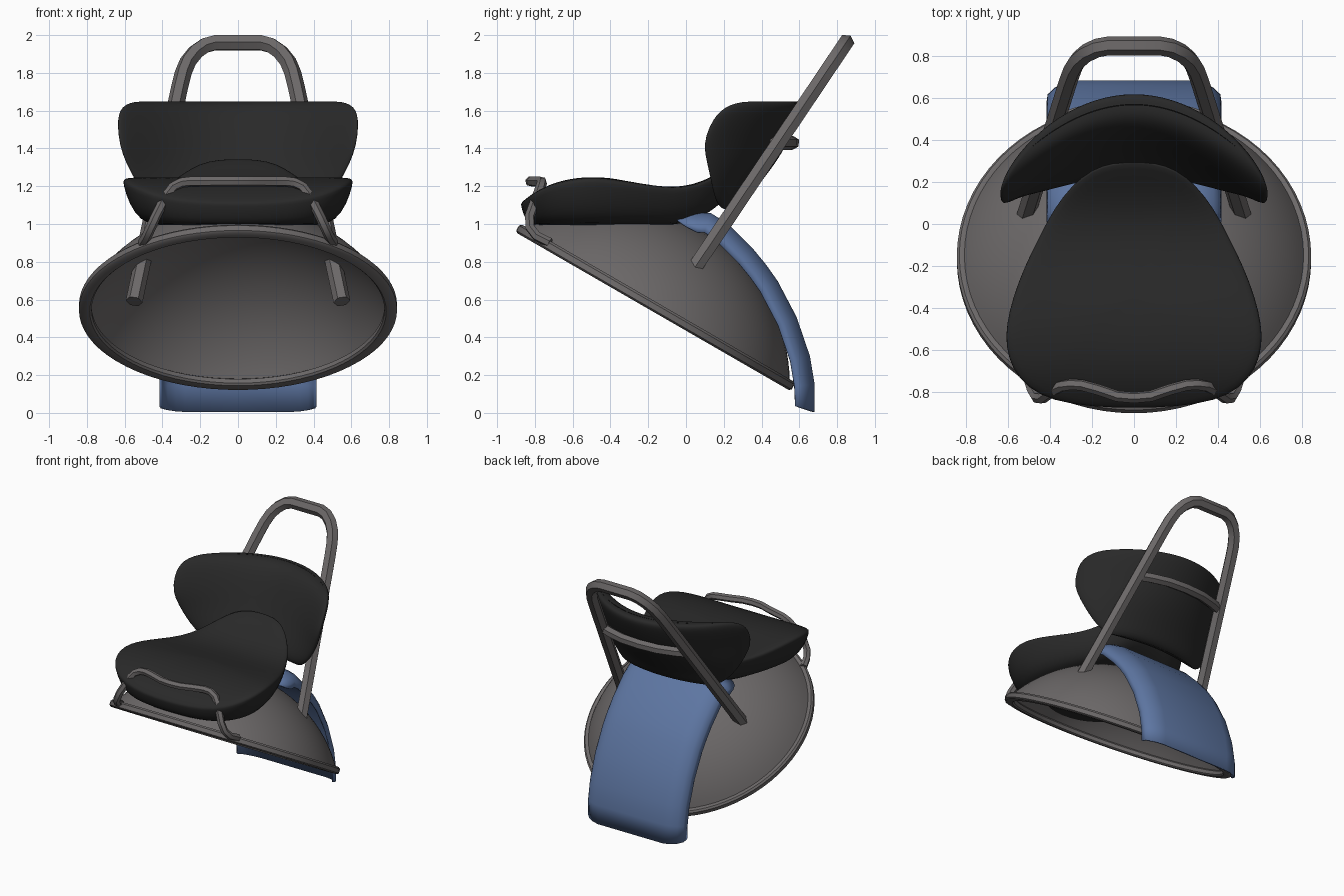
import bpy, bmesh, math
from mathutils import Vector, Matrix

if "Cube" in bpy.data.objects:
    bpy.data.objects.remove(bpy.data.objects["Cube"])


def material(name, rgb):
    m = bpy.data.materials.new(name)
    m.diffuse_color = (*rgb, 1)
    m.use_nodes = True
    m.node_tree.nodes["Principled BSDF"].inputs["Base Color"].default_value = m.diffuse_color
    return m


BLACK = material("black_cushion", (0.022, 0.022, 0.022))
BLUE = material("blue_panel", (0.11, 0.18, 0.36))
METAL = material("dark_metal", (0.15, 0.14, 0.14))


def loft(name, rings, mat, closed=True, caps=False, loop_rings=False, subsurf=0, solid=0,
         matrix=None, angle=40):
    """Skin a list of equal-length point rings."""
    bm = bmesh.new()
    vs = [[bm.verts.new(p) for p in r] for r in rings]
    n = len(rings[0])
    pairs = list(zip(vs, vs[1:])) + ([(vs[-1], vs[0])] if loop_rings else [])
    for a, b in pairs:
        for i in range(n if closed else n - 1):
            j = (i + 1) % n
            bm.faces.new((a[i], a[j], b[j], b[i]))
    if caps:
        bm.faces.new(vs[0])
        bm.faces.new(vs[-1])
    bmesh.ops.recalc_face_normals(bm, faces=bm.faces)
    me = bpy.data.meshes.new(name)
    bm.to_mesh(me)
    bm.free()
    if matrix:
        me.transform(matrix)
    me.materials.append(mat)
    ob = bpy.data.objects.new(name, me)
    bpy.context.collection.objects.link(ob)
    bpy.ops.object.select_all(action='DESELECT')
    ob.select_set(True)
    bpy.context.view_layer.objects.active = ob
    bpy.ops.object.shade_smooth_by_angle(angle=math.radians(angle))
    if solid:
        m = ob.modifiers.new("thickness", 'SOLIDIFY')
        m.thickness, m.offset = solid, 0
    if subsurf:
        m = ob.modifiers.new("smooth", 'SUBSURF')
        m.levels = m.render_levels = subsurf
    return ob


def lathe(name, profile, mat, matrix, n=72, closed_profile=True):
    rings = [[(r * math.cos(a), r * math.sin(a), h) for r, h in profile]
             for a in (2 * math.pi * i / n for i in range(n))]
    return loft(name, rings, mat, closed=closed_profile, loop_rings=True, matrix=matrix)


def tube(name, half, radius, up):
    """Six-sided bar through a half path (starting at x = 0) and its mirror."""
    pts = [Vector((-x, y, z)) for x, y, z in half[:0:-1]] + [Vector(p) for p in half]
    up, rings = Vector(up), []
    for i, p in enumerate(pts):
        t = (pts[min(i + 1, len(pts) - 1)] - pts[max(i - 1, 0)]).normalized()
        n = (up - t * up.dot(t)).normalized()
        b = t.cross(n)
        rings.append([p + radius * (b * math.cos(k * math.pi / 3) + n * math.sin(k * math.pi / 3))
                      for k in range(6)])
    return loft(name, rings, METAL, caps=True)


def interp(table, v):
    if v <= table[0][0]:
        return table[0][1]
    for (a, fa), (b, fb) in zip(table, table[1:]):
        if v <= b:
            return fa + (fb - fa) * (v - a) / (b - a)
    return table[-1][1]


# Tilted hollow dome and its rim
tilt = Matrix.Translation((0, -0.17, 0.545)) @ Matrix.Rotation(math.radians(-30), 4, 'X')


def cap(R, centre, a0, a1, n=16):
    return [(max(R * math.sin(a), 0.002), R * math.cos(a) + centre)
            for a in (a0 + (a1 - a0) * i / n for i in range(n + 1))]


edge = math.asin(0.82 / 0.95)
lathe("dome_shell", cap(0.95, -0.46, 0, edge) + cap(0.93, -0.46, edge, 0), METAL, tilt,
      closed_profile=False)
lathe("dome_rim", [(0.775, 0), (0.785, -0.01), (0.83, -0.01), (0.842, 0), (0.842, 0.03),
                   (0.83, 0.042), (0.80, 0.042), (0.775, 0.025)], METAL, tilt)

# Blue curved rear panel: shallow channel swept down over the dome
path = [(-.06, 1.03), (.05, 1.055), (.13, 1.052), (.22, .995), (.35, .865), (.42, .78),
        (.48, .695), (.58, .505), (.65, .3), (.675, .15), (.675, .005)]
section = [(0, 0), (.28, .0), (.33, .012), (.375, .035), (.405, .065), (.41, .102)]
section = [(-x, d) for x, d in section[:0:-1]] + section
rings = []
for i, (y, z) in enumerate(path):
    a, b = path[max(i - 1, 0)], path[min(i + 1, len(path) - 1)]
    t = Vector((b[0] - a[0], b[1] - a[1])).normalized()
    n = Vector((t.y, -t.x))
    if i == 0:
        n = Vector((.7, -.5))
    if i == len(path) - 1:
        n = Vector((-.95, .3))
    rings.append([(x, y + n.x * d, z + n.y * d) for x, d in section])
loft("rear_panel", rings, BLUE, closed=False, solid=0.012, angle=60)

# Seat cushion: outline rings scaled under a saddle-shaped top
half = [(0, .297), (.1, .293), (.2, .262), (.295, .185), (.38, .075), (.45, -.06), (.52, -.2),
        (.577, -.35), (.607, -.48), (.61, -.58), (.58, -.69), (.505, -.78), (.39, -.84),
        (.2, -.87), (0, -.875)]
outline = half + [(-x, y) for x, y in half[-2:0:-1]]
top = [(-.88, 1.11), (-.8, 1.175), (-.7, 1.22), (-.6, 1.243), (-.5, 1.25), (-.4, 1.243),
       (-.3, 1.225), (-.1, 1.19), (.05, 1.2), (.15, 1.25), (.24, 1.32), (.3, 1.355)]
under = [(-.88, .992), (0, .992), (.1, 1.03), (.2, 1.11), (.3, 1.22)]
levels = [(.02, 0), (.45, 0), (.72, 0), (.85, .1), (.95, .45), (1, .86), (1, .95),
          (.97, 1), (.8, 1), (.6, 1), (.4, 1), (.2, 1), (.02, 1)]
rings = []
for s, t in levels:
    sy = 1 - (1 - s) * .45 if t < 1 and s > .7 else (s * .874 / .72 if t < 1 else s)
    ring = []
    for x, y in outline:
        yy = -.35 + (y + .35) * sy
        zb = interp(under, yy)
        ring.append((x * s, yy, zb + (interp(top, yy) - zb) * t))
    rings.append(ring)
loft("seat_cushion", rings, BLACK, caps=True, subsurf=1, angle=100)

# Backrest cushion: bowed pad, rows of (z, half width, back y, thickness)
rows = [(1.075, .34, .27, .002), (1.08, .39, .29, .05), (1.1, .43, .315, .09),
        (1.15, .485, .345, .11), (1.22, .54, .395, .125), (1.32, .595, .475, .15),
        (1.42, .63, .535, .165), (1.52, .64, .585, .17), (1.58, .635, .61, .16),
        (1.62, .615, .622, .14), (1.642, .575, .615, .10), (1.648, .53, .595, .05),
        (1.648, .49, .57, .002)]
rings = []
for z, w, yb, th in rows:
    ring = []
    bow = interp([(1.08, .42), (1.4, .86)], z)
    for i in range(40):
        a = 2 * math.pi * i / 40
        s = math.cos(a)
        p = math.sqrt(max(0, 1 - abs(s) ** 5)) if abs(s) < .9999 else 0
        off = .6 * (1 - p) if math.sin(a) >= 0 else .6 + .4 * p
        ring.append((w * s, yb - bow * (w * s) ** 2 - th * off, z))
    rings.append(ring)
loft("backrest_cushion", rings, BLACK, subsurf=1, angle=180)

# Leaning hoop frame, its bowed cross bar and the front rail
hoop = [(0, 1.96), (.12, 1.96), (.175, 1.945), (.225, 1.91), (.265, 1.86), (.29, 1.8),
        (.31, 1.72), (.55, .59)]
tube("backrest_frame", [(x, .057 + (z - .785) * .672, z) for x, z in hoop], 0.045,
     (0, -.83, .56))
tube("backrest_crossbar", [(0, .565, 1.43), (.15, .555, 1.43), (.28, .52, 1.43),
                           (.39, .475, 1.43)], 0.037, (0, .5, .8))
tube("front_rail", [(0, -.825, 1.225), (.08, -.818, 1.225), (.17, -.787, 1.225),
                    (.25, -.765, 1.225), (.3, -.762, 1.219), (.345, -.77, 1.195),
                    (.39, -.795, 1.13), (.435, -.828, 1.04), (.462, -.825, .98),
                    (.483, -.79, .935), (.505, -.72, .9)], 0.027, (0, 1, .3))
